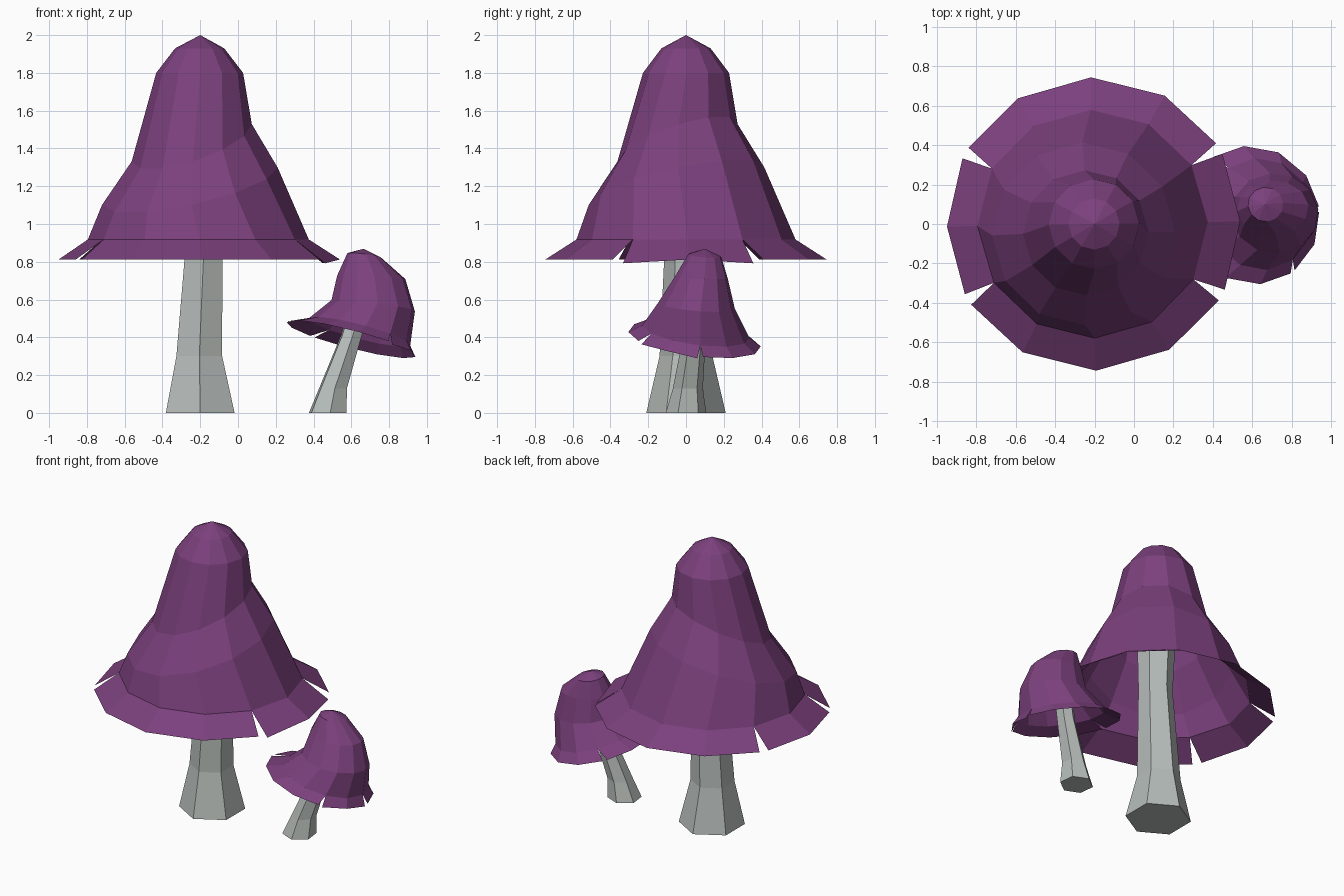
import bpy, bmesh
from math import sin, cos, radians, pi
from mathutils import Vector, Matrix

if "Cube" in bpy.data.objects:
    bpy.data.objects.remove(bpy.data.objects["Cube"])


def material(name, rgb):
    m = bpy.data.materials.new(name)
    m.diffuse_color = (*rgb, 1)
    m.use_nodes = True
    m.node_tree.nodes["Principled BSDF"].inputs["Base Color"].default_value = m.diffuse_color
    return m


PURPLE = material("purple cap", (0.20, 0.052, 0.205))
GREY = material("pale grey stem", (0.47, 0.51, 0.49))


def finish(bm, name, mat):
    me = bpy.data.meshes.new(name)
    bm.to_mesh(me)
    bm.free()
    me.materials.append(mat)
    ob = bpy.data.objects.new(name, me)
    bpy.context.collection.objects.link(ob)
    return ob


def stem(name, sections, turn=0):
    """Six-sided stem through (x, y, z, radius) sections."""
    bm = bmesh.new()
    loops = []
    for x, y, z, r in sections:
        loops.append([bm.verts.new((x + r * cos(a), y + r * sin(a), z))
                      for a in (radians(30 + turn) + i * pi / 3 for i in range(6))])
    for lo, hi in zip(loops, loops[1:]):
        for i in range(6):
            j = (i + 1) % 6
            bm.faces.new((lo[i], lo[j], hi[j], hi[i]))
    bm.faces.new(loops[0][::-1])
    bm.faces.new(loops[-1])
    return finish(bm, name, GREY)


def cap(name, brim, rings, apex, turn, frame, droop):
    """Twelve-sided bell; rings are (cx, cy, rx, ry, z, tilt), brim is torn at four places."""
    n, torn, gap = 12, (1, 5, 7, 11), 2.4
    bm = bmesh.new()

    def point(ring, k, shift=0.0, dz=0.0):
        cx, cy, rx, ry, z, tilt = ring
        a = radians(360 / n * k + turn + shift)
        lift = tilt * cos(radians(360 / n * k - 45))
        return bm.verts.new(frame @ Vector((cx + rx * cos(a), cy + ry * sin(a), z + lift + dz)))

    loops = [[point(r, k) for k in range(n)] for r in rings]
    for lo, hi in zip(loops, loops[1:]):
        for i in range(n):
            j = (i + 1) % n
            bm.faces.new((lo[i], lo[j], hi[j], hi[i]))
    tip = bm.verts.new(frame @ Vector(apex))
    for i in range(n):
        bm.faces.new((loops[-1][i], loops[-1][(i + 1) % n], tip))

    # flared brim with torn corners
    cache = {}

    def edge(k, side, right_plate):
        k %= n
        s = side if k in torn else 0
        if (k, s) not in cache:
            dz = -droop if (s and right_plate) else 0
            cache[k, s] = point(brim, k, s * gap, dz)
        return cache[k, s]

    for i in range(n):
        j = (i + 1) % n
        right = i in (0, 11)
        bm.faces.new((edge(i, 1, right), edge(j, -1, right), loops[0][j], loops[0][i]))
    return finish(bm, name, PURPLE)


# Large mushroom
stem("large_stem", [(-.20, 0, 0, .21), (-.205, 0, .30, .14),
                    (-.178, 0, .93, .11), (-.185, 0, 1.35, .125)])
cap("large_cap", (-.005, 0, .745, .745, .812, 0),
    [(-.01, 0, .585, .58, .918, 0),
     (-.055, -.05, .465, .465, 1.20, .14),
     (-.045, -.045, .318, .318, 1.43, .14),
     (-.003, 0, .23, .228, 1.80, 0),
     (-.003, 0, .13, .13, 1.93, 0)],
    (0, 0, 2.0), 1, Matrix.Translation((-.2, 0, 0)), .02)

# Small leaning mushroom
stem("small_stem", [(.475, .0, 0, .108), (.503, .01, .13, .08),
                    (.60, .045, .41, .06), (.65, .075, .58, .06)], 7)
w = Vector((.26, .14, 1)).normalized()
u = (Vector((1, 0, 0)) - w * w.x).normalized()
v = w.cross(u)
lean = Matrix((u, v, w)).transposed().to_4x4()
cap("small_cap", (0, 0, .355, .355, 0, 0),
    [(.033, 0, .278, .288, .05, 0),
     (.068, -.015, .222, .205, .20, .03),
     (.02, -.01, .178, .14, .345, .04),
     (-.045, -.008, .09, .088, .45, .012)],
    (-.057, -.012, .483), -23, Matrix.Translation((.60, .045, .39)) @ lean, .01)
